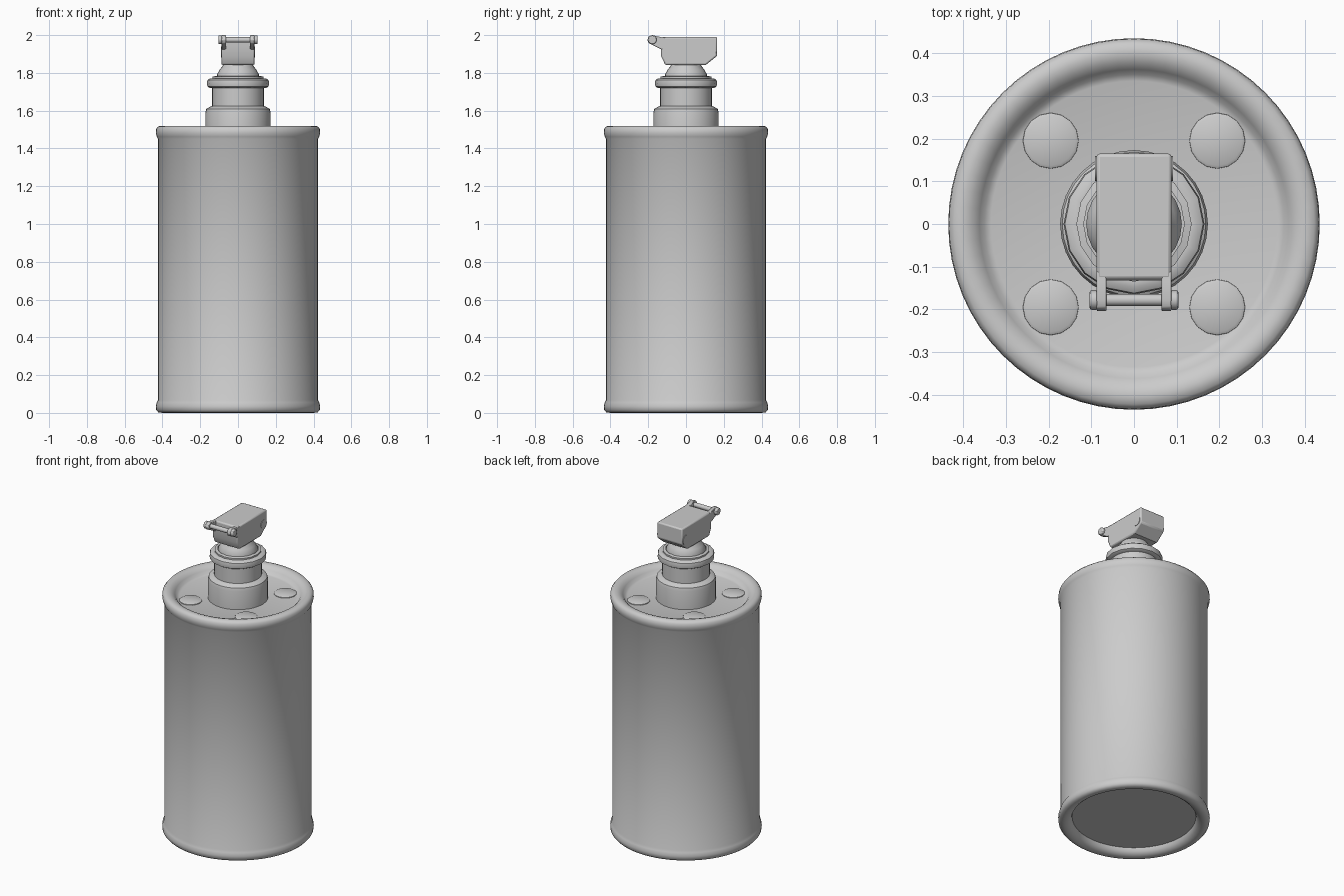
import bpy, bmesh, math
from mathutils import Matrix

if "Cube" in bpy.data.objects:
    bpy.data.objects.remove(bpy.data.objects["Cube"])


def finish(name, bm, angle=35):
    bmesh.ops.recalc_face_normals(bm, faces=bm.faces)
    me = bpy.data.meshes.new(name)
    bm.to_mesh(me)
    bm.free()
    ob = bpy.data.objects.new(name, me)
    bpy.context.collection.objects.link(ob)
    bpy.ops.object.select_all(action='DESELECT')
    ob.select_set(True)
    bpy.context.view_layer.objects.active = ob
    bpy.ops.object.shade_smooth_by_angle(angle=math.radians(angle))
    return ob


def lathe(name, profile, sides, angle=35):
    """Revolve an (r, z) profile around z; r = 0 at both ends closes it."""
    bm = bmesh.new()
    verts = [bm.verts.new((r, 0, z)) for r, z in profile]
    edges = [bm.edges.new(p) for p in zip(verts, verts[1:])]
    bmesh.ops.spin(bm, geom=verts + edges, cent=(0, 0, 0), axis=(0, 0, 1),
                   angle=math.tau, steps=sides, use_duplicate=False)
    bmesh.ops.remove_doubles(bm, verts=bm.verts, dist=1e-5)
    return finish(name, bm, angle)


def rod(name, r, x0, x1, y, z, sides=16, bevel=0):
    """Cylinder lying along x."""
    bm = bmesh.new()
    m = Matrix.Translation(((x0 + x1) / 2, y, z)) @ Matrix.Rotation(math.pi / 2, 4, 'Y')
    bmesh.ops.create_cone(bm, cap_ends=True, segments=sides, radius1=r,
                          radius2=r, depth=x1 - x0, matrix=m)
    ob = finish(name, bm)
    if bevel:
        add_bevel(ob, bevel)
    return ob


def add_bevel(ob, width):
    b = ob.modifiers.new("soft_edges", 'BEVEL')
    b.width, b.segments = width, 2
    b.limit_method, b.angle_limit = 'ANGLE', math.radians(40)


def extrude_x(name, profile, x0, x1, bevel):
    """Extrude a (y, z) outline along x."""
    bm = bmesh.new()
    face = bm.faces.new([bm.verts.new((x0, y, z)) for y, z in profile])
    new = bmesh.ops.extrude_face_region(bm, geom=[face])['geom']
    bmesh.ops.translate(bm, vec=(x1 - x0, 0, 0),
                        verts=[v for v in new if isinstance(v, bmesh.types.BMVert)])
    ob = finish(name, bm)
    add_bevel(ob, bevel)
    return ob


# Canister with rolled rims and recessed ends
lathe("canister", [
    (0, 0.04), (0.355, 0.04), (0.362, 0.02), (0.38, 0.006), (0.40, 0), (0.422, 0.003),
    (0.433, 0.015), (0.435, 0.035), (0.43, 0.055), (0.423, 0.068),
    (0.423, 1.45), (0.43, 1.462), (0.435, 1.482), (0.433, 1.504), (0.422, 1.517),
    (0.40, 1.52), (0.38, 1.514), (0.362, 1.498), (0.35, 1.48), (0.335, 1.475), (0, 1.475)],
    64, 50)

# Four shallow discs on the lid
for i, (sx, sy) in enumerate([(1, 1), (-1, 1), (-1, -1), (1, -1)]):
    disc = lathe(f"lid_disc_{i + 1}", [(0, 1.47), (0.066, 1.47), (0.065, 1.479),
                                       (0.058, 1.483), (0, 1.484)], 16)
    disc.location = (sx * 0.195, sy * 0.195, 0)

# Neck: stepped collar, then stem and ring
lathe("neck_collar", [
    (0, 1.46), (0.173, 1.46), (0.173, 1.59), (0.168, 1.609), (0.15, 1.62),
    (0.137, 1.624), (0.137, 1.73), (0, 1.73)], 32)
lathe("neck_ring", [
    (0, 1.72), (0.148, 1.72), (0.162, 1.728), (0.165, 1.745), (0.162, 1.762),
    (0.148, 1.771), (0.135, 1.771), (0.135, 1.78), (0.118, 1.784), (0.118, 1.776),
    (0, 1.776)], 16)
lathe("neck_cone", [
    (0, 1.76), (0.112, 1.76), (0.112, 1.79), (0.098, 1.815), (0.08, 1.84),
    (0.072, 1.86), (0, 1.86)], 24)

# Fuse head
extrude_x("fuse_head", [
    (-0.13, 1.99), (0.165, 1.99), (0.165, 1.89), (0.105, 1.842),
    (-0.11, 1.842), (-0.132, 1.89)], -0.088, 0.088, 0.008)

# Arms and knobs on each side of the head
for side, s in (("left", -1), ("right", 1)):
    a, b = sorted((s * 0.064, s * 0.088))
    extrude_x(f"hinge_arm_{side}", [
        (-0.11, 1.989), (-0.13, 1.989), (-0.178, 2.0), (-0.197, 1.993), (-0.205, 1.975),
        (-0.197, 1.957), (-0.18, 1.949), (-0.132, 1.925), (-0.11, 1.925)], a, b, 0.004)
    a, b = sorted((s * 0.084, s * 0.104))
    rod(f"hinge_knob_{side}", 0.023, a, b, -0.178, 1.975, 16, 0.005)
    a, b = sorted((s * 0.08, s * 0.091))
    rod(f"pivot_{side}", 0.029, a, b, 0.13, 1.91)
rod("hinge_pin", 0.014, -0.09, 0.09, -0.178, 1.975)
